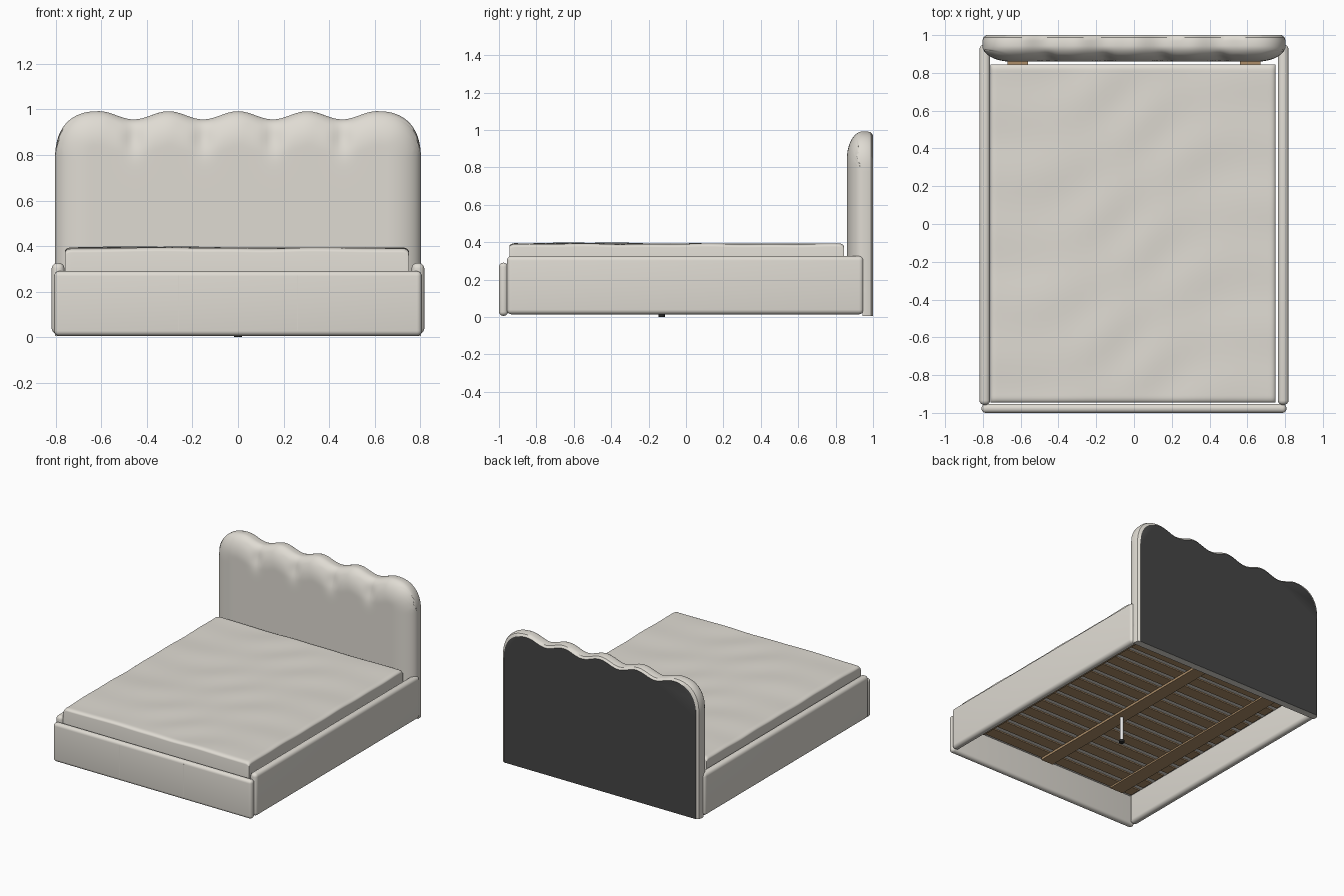
import bpy, bmesh
from math import sin, cos, pi, sqrt, exp, hypot, radians

old = bpy.data.objects.get("Cube")
if old:
    bpy.data.objects.remove(old, do_unlink=True)


def material(name, rgb):
    m = bpy.data.materials.new(name)
    m.use_nodes = True
    m.diffuse_color = (*rgb, 1)
    m.node_tree.nodes["Principled BSDF"].inputs["Base Color"].default_value = (*rgb, 1)
    return m


FABRIC = material("warm_grey_fabric", (0.74, 0.71, 0.65))
BACKING = material("charcoal_backing", (0.06, 0.06, 0.06))
WOOD = material("slat_wood", (0.42, 0.27, 0.14))
WHITE = material("white_metal", (0.85, 0.85, 0.85))
BLACK = material("black_rubber", (0.02, 0.02, 0.02))


def finish(bm, name, mats, angle=40):
    bmesh.ops.recalc_face_normals(bm, faces=bm.faces)
    mesh = bpy.data.meshes.new(name)
    bm.to_mesh(mesh)
    bm.free()
    for m in mats:
        mesh.materials.append(m)
    mesh.shade_smooth()
    mesh.set_sharp_from_angle(angle=radians(angle))
    obj = bpy.data.objects.new(name, mesh)
    bpy.context.collection.objects.link(obj)
    return obj


def box(name, x, y, z, mat, bevel=0.0):
    """Box between (low, high) pairs, with optional rounded edges."""
    bm = bmesh.new()
    bmesh.ops.create_cube(bm, size=1)
    for v in bm.verts:
        v.co = [lo + (hi - lo) * (c + 0.5) for c, (lo, hi) in zip(v.co, (x, y, z))]
    if bevel:
        bmesh.ops.bevel(bm, geom=bm.edges[:], offset=bevel, segments=5,
                        profile=0.5, affect='EDGES')
    return finish(bm, name, [mat])


def cylinder(name, x, y, z, radius, mat):
    bm = bmesh.new()
    bmesh.ops.create_cone(bm, cap_ends=True, segments=20, radius1=radius,
                          radius2=radius, depth=z[1] - z[0])
    bmesh.ops.translate(bm, verts=bm.verts, vec=(x, y, sum(z) / 2))
    return finish(bm, name, [mat])


def sheet(nu, nv, place):
    """Grid of quads; place(i, j) gives each point."""
    bm = bmesh.new()
    rows = [[bm.verts.new(place(i, j)) for i in range(nu + 1)] for j in range(nv + 1)]
    for a, b in zip(rows, rows[1:]):
        for i in range(nu):
            bm.faces.new((a[i], a[i + 1], b[i + 1], b[i]))
    return bm


def extend_rim(bm, move):
    """Extrude the open rim and move the new points."""
    rim = [e for e in bm.edges if e.is_boundary]
    new = bmesh.ops.extrude_edge_only(bm, edges=rim)["geom"]
    for v in new:
        if isinstance(v, bmesh.types.BMVert):
            v.co = move(v.co)


def cap_rim(bm, index=0):
    rim = [e for e in bm.edges if e.is_boundary]
    for f in bmesh.ops.edgeloop_fill(bm, edges=rim)["faces"]:
        f.material_index = index


# Headboard: scalloped top, padded front, flat dark back
HALF, WAVE, FLOOR = 0.803, 0.305, 0.006


def top_edge(x):
    x = abs(x)
    if x < 2 * WAVE:
        return 0.974 + 0.018 * cos(2 * pi * x / WAVE)
    t = min((x - 2 * WAVE) / (HALF - 2 * WAVE), 1)
    return 0.78 + 0.212 * (1 - t ** 2.4) ** (1 / 2.4)


COLS, ROWS = 120, 60
column_x = [-HALF * cos(pi * i / COLS) for i in range(COLS + 1)]
outline = [(x, top_edge(x)) for x in column_x]


def headboard_point(i, j):
    x = column_x[i]
    z = FLOOR + (top_edge(x) - FLOOR) * sin(pi / 2 * j / ROWS)
    if i in (0, COLS) or j == ROWS:
        return x, 0.945, z
    d = min(hypot(x - px, z - pz) for px, pz in outline)
    d = min(d, HALF - abs(x))
    swell = sqrt(1 - (1 - min(d / 0.15, 1)) ** 2)
    # Padding stops just below the slat base
    swell *= min(max((z - 0.13) / 0.05, 0), 1)
    # Tufted creases below each dip in the scallops
    crease = sum(exp(-((x - k * WAVE / 2) / 0.04) ** 2) for k in (-3, -1, 1, 3))
    crease *= 0.02 * exp(-((z - 0.88) / 0.07) ** 2)
    return x, 0.945 - 0.085 * swell + crease * swell, z


bm = sheet(COLS, ROWS, headboard_point)
extend_rim(bm, lambda c: (c.x, 0.97, c.z))
extend_rim(bm, lambda c: (c.x * 0.993, 0.988, c.z * 0.995))
extend_rim(bm, lambda c: (c.x * 0.98, 1.0, c.z * 0.985))
cap_rim(bm, 1)
finish(bm, "headboard", [FABRIC, BACKING], 33)

# Mattress: softly creased top with rounded edges
N, MX, MY, RADIUS = 64, 0.755, 0.895, 0.03


def mattress_point(i, j):
    x, y = -MX * cos(pi * i / N), -MY * cos(pi * j / N)
    z = 0.391 + 0.003 * sin(9 * x - 14 * y + 2 * sin(4 * x)) * cos(5 * y + 3 * x)
    z += 0.006 * exp(-((x + 0.4) / 0.3) ** 2 - ((y + 0.5) / 0.35) ** 2)
    for d in (MX - abs(x), MY - abs(y)):
        d = max(0, min(d, RADIUS))
        z -= 0.6 * (RADIUS - sqrt(RADIUS ** 2 - (RADIUS - d) ** 2))
    return x - 0.005, y - 0.05, z


bm = sheet(N, N, mattress_point)
extend_rim(bm, lambda c: (c.x, c.y, 0.222))
cap_rim(bm)
finish(bm, "mattress", [FABRIC])

# Upholstered rails
box("front_rail", (-0.807, 0.807), (-1.0, -0.952), (0.006, 0.29), FABRIC, 0.022)
for side, s in (("right", -1), ("left", 1)):
    box(side + "_rail", sorted((s * 0.762, s * 0.818)), (-0.958, 0.95),
        (0.014, 0.326), FABRIC, 0.025)
    # Stitched seam on the front rail
    box(side + "_seam", (s * 0.26 - 0.002, s * 0.26 + 0.002), (-1.001, -0.99),
        (0.03, 0.27), FABRIC)
    # Long side beam under the slats
    box(side + "_beam", (s * 0.615 - 0.055, s * 0.615 + 0.055), (-0.92, 0.87),
        (0.2, 0.212), WOOD)

# Slat base with centre beam and support leg
box("centre_beam", (-0.05, 0.05), (-0.92, 0.84), (0.195, 0.212), WOOD)
SLATS = 14
for k in range(SLATS):
    y = -0.875 + k * 1.67 / (SLATS - 1)
    box(f"slat_{k + 1}", (-0.745, 0.745), (y - 0.044, y + 0.044), (0.212, 0.221), WOOD)
cylinder("support_leg", 0, -0.13, (0.015, 0.196), 0.012, WHITE)
cylinder("support_foot", 0, -0.13, (0, 0.018), 0.018, BLACK)
